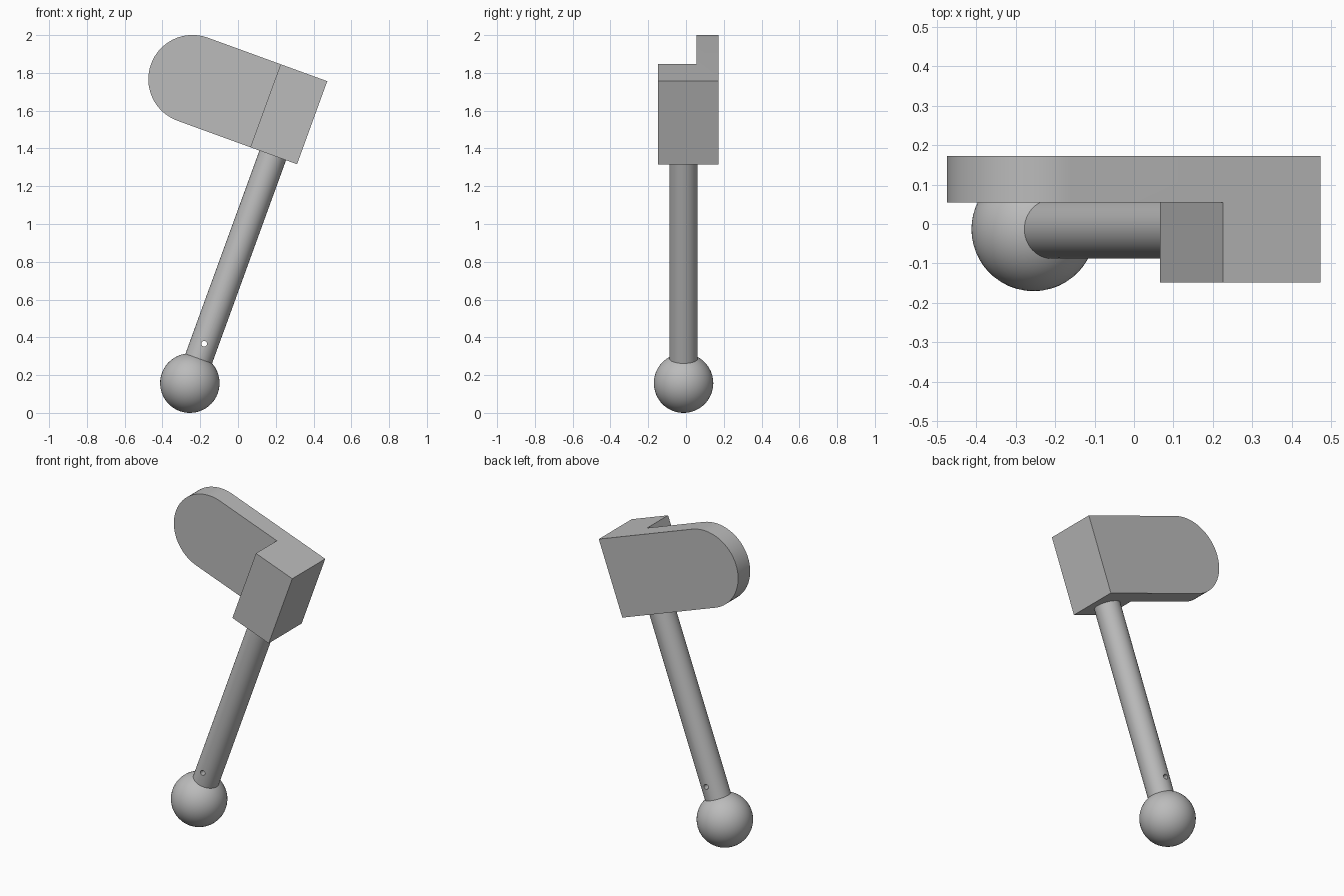
import bpy, bmesh, math
from mathutils import Matrix

if "Cube" in bpy.data.objects:
    bpy.data.objects.remove(bpy.data.objects["Cube"])

grey = bpy.data.materials.new("plain_grey")
grey.use_nodes = True
grey.diffuse_color = (0.5, 0.5, 0.5, 1)
grey.node_tree.nodes["Principled BSDF"].inputs["Base Color"].default_value = (0.5, 0.5, 0.5, 1)

# Everything is built upright around the ball centre, then leaned over
LEAN = Matrix.Translation((-0.255, 0, 0.1575)) @ Matrix.Rotation(math.radians(20), 4, 'Y')
AXIS_Y = -0.013


def finish(name, bm, smooth=True):
    bmesh.ops.recalc_face_normals(bm, faces=bm.faces)
    mesh = bpy.data.meshes.new(name)
    bm.to_mesh(mesh)
    bm.free()
    mesh.materials.append(grey)
    obj = bpy.data.objects.new(name, mesh)
    bpy.context.collection.objects.link(obj)
    obj.matrix_world = LEAN
    if smooth:
        shade(obj)
    return obj


def shade(obj):
    bpy.ops.object.select_all(action='DESELECT')
    obj.select_set(True)
    bpy.context.view_layer.objects.active = obj
    bpy.ops.object.shade_smooth_by_angle(angle=math.radians(30))


def cylinder(name, radius, depth, matrix, segments=48, smooth=True):
    bm = bmesh.new()
    bmesh.ops.create_cone(bm, cap_ends=True, segments=segments, radius1=radius,
                          radius2=radius, depth=depth, matrix=matrix)
    return finish(name, bm, smooth)


def pull(bm, faces, dy):
    out = bmesh.ops.extrude_face_region(bm, geom=faces)["geom"]
    verts = [g for g in out if isinstance(g, bmesh.types.BMVert)]
    bmesh.ops.translate(bm, verts=verts, vec=(0, dy, 0))
    return [g for g in out if isinstance(g, bmesh.types.BMFace)]


# Ball at the foot
bm = bmesh.new()
bmesh.ops.create_uvsphere(bm, u_segments=48, v_segments=24, radius=0.1575,
                          matrix=Matrix.Translation((0, AXIS_Y, 0)))
finish("ball", bm)

# Shaft, drilled through near the ball
shaft = cylinder("shaft", 0.075, 1.25, Matrix.Translation((0, AXIS_Y, 0.69)), smooth=False)
drill = cylinder("drill_cutter", 0.015, 0.4,
                 Matrix.Translation((0, AXIS_Y, 0.222)) @ Matrix.Rotation(math.pi / 2, 4, 'X'),
                 24, False)
drill.hide_render = True
cut = shaft.modifiers.new("pin_hole", 'BOOLEAN')
cut.operation = 'DIFFERENCE'
cut.solver = 'EXACT'
cut.object = drill
bpy.context.view_layer.objects.active = shaft
bpy.ops.object.modifier_apply(modifier=cut.name)
bpy.data.objects.remove(drill)
shade(shaft)

# Head: round-ended plate at the back with a thick block at its square end
MID, R, ROUND_X, STEP_X, END_X = 1.517, 0.234, -0.537, -0.126, 0.137
BACK, STEP_Y, FRONT = 0.172, 0.055, -0.148
bm = bmesh.new()
low, high = [bm.verts.new((STEP_X, BACK, MID + s * R)) for s in (-1, 1)]
end = [bm.verts.new((END_X, BACK, MID + s * R)) for s in (1, -1)]
arc = []
for i in range(33):
    a = math.pi / 2 + math.pi * i / 32
    arc.append(bm.verts.new((ROUND_X + R * math.cos(a), BACK, MID + R * math.sin(a))))
bm.faces.new([low, high] + end)
bm.faces.new([high] + arc + [low])
plate = pull(bm, bm.faces[:], STEP_Y - BACK)
block = [f for f in plate if f.calc_center_median().x > STEP_X]
pull(bm, block, FRONT - STEP_Y)
bmesh.ops.recalc_face_normals(bm, faces=bm.faces)
bmesh.ops.dissolve_limit(bm, angle_limit=0.01, verts=bm.verts, edges=bm.edges)
finish("head", bm)
